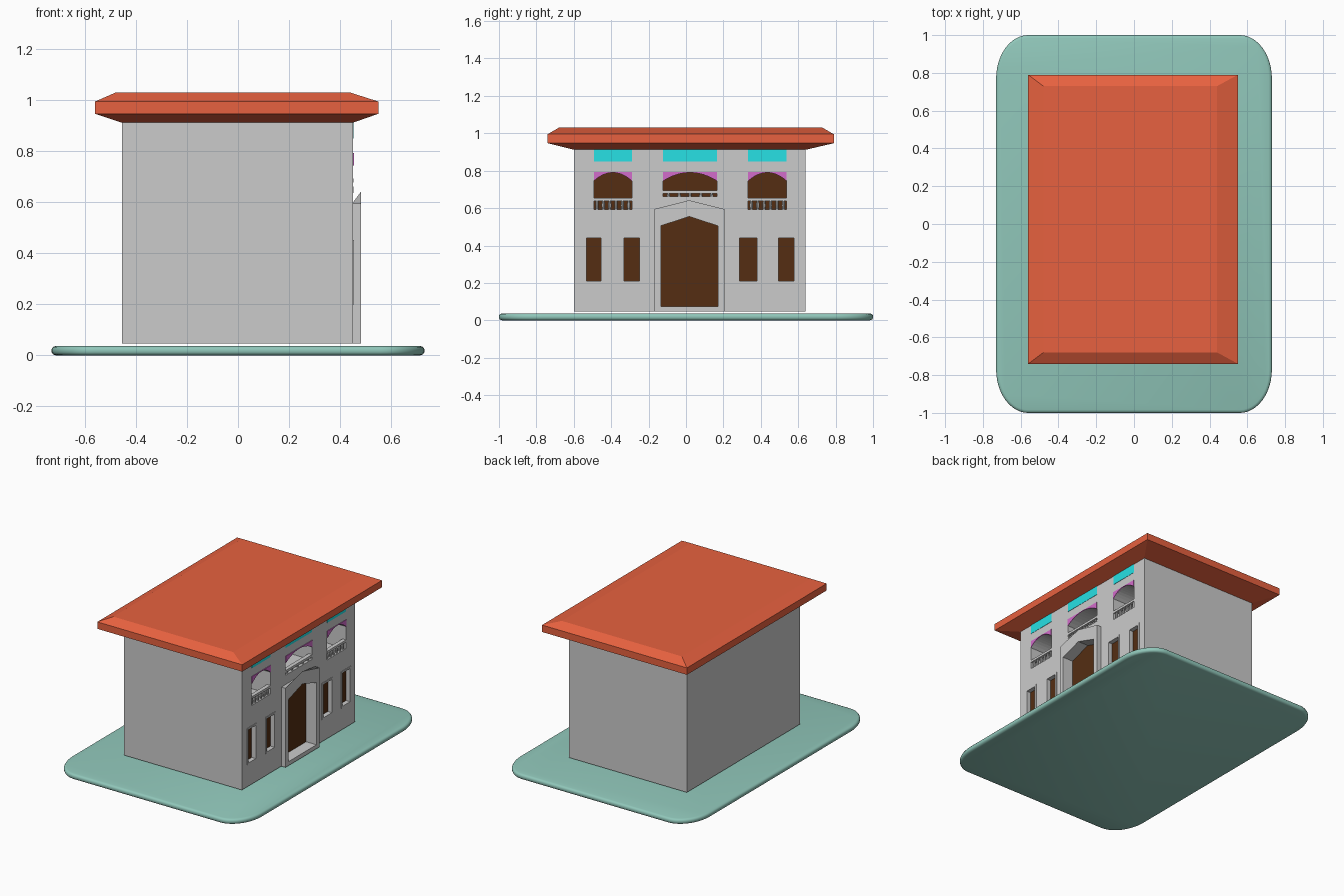
import bpy, bmesh, math

if "Cube" in bpy.data.objects:
    bpy.data.objects.remove(bpy.data.objects["Cube"])

COL = {"roof": (0.80, 0.12, 0.05), "base": (0.28, 0.57, 0.49), "wood": (0.09, 0.027, 0.006),
       "cyan": (0.02, 0.75, 0.78), "violet": (0.65, 0.15, 0.60)}
MATS = {}
for key, c in COL.items():
    MATS[key] = bpy.data.materials.new(key)
    MATS[key].diffuse_color = (*c, 1)


def loft(name, rings, col=None, cap=True):
    """Bridge rings of equal point count; cap the ends if wanted."""
    bm = bmesh.new()
    vs = [[bm.verts.new(p) for p in r] for r in rings]
    n = len(rings[0])
    for a, b in zip(vs, vs[1:]):
        for i in range(n):
            j = (i + 1) % n
            bm.faces.new((a[i], a[j], b[j], b[i]))
    if cap:
        bm.faces.new(vs[0][::-1])
        bm.faces.new(vs[-1])
    bmesh.ops.recalc_face_normals(bm, faces=bm.faces)
    me = bpy.data.meshes.new(name)
    bm.to_mesh(me)
    bm.free()
    ob = bpy.data.objects.new(name, me)
    bpy.context.collection.objects.link(ob)
    if col:
        me.materials.append(MATS[col])
    return ob


def at_x(pts, x):
    return [(x, y, z) for y, z in pts]


def prism(name, pts, x0, x1, col=None):
    return loft(name, [at_x(pts, x0), at_x(pts, x1)], col)


def rect(y0, y1, z0, z1):
    return [(y0, z0), (y1, z0), (y1, z1), (y0, z1)]


def plan(x0, x1, y0, y1, z):
    return [(x0, y0, z), (x1, y0, z), (x1, y1, z), (x0, y1, z)]


def join(name, obs):
    with bpy.context.temp_override(active_object=obs[0], selected_editable_objects=obs):
        bpy.ops.object.join()
    obs[0].name = name
    return obs[0]


def smooth(ob, deg):
    bpy.ops.object.select_all(action='DESELECT')
    bpy.context.view_layer.objects.active = ob
    ob.select_set(True)
    bpy.ops.object.shade_smooth_by_angle(angle=math.radians(deg))


WALL = 0.45

# rounded ground slab with softened rim
def slab_ring(z, inset):
    pts = []
    for k, (sx, sy) in enumerate([(1, 1), (-1, 1), (-1, -1), (1, -1)]):
        for i in range(13):
            a = math.radians(90 * k + 90 * i / 12)
            pts.append((sx * 0.56 + (0.17 - inset) * math.cos(a),
                        sy * 0.77 + (0.23 - inset) * math.sin(a), z))
    return pts

slab = loft("ground_slab", [slab_ring(0, 0.016), slab_ring(0.004, 0.005), slab_ring(0.012, 0),
                            slab_ring(0.025, 0), slab_ring(0.033, 0.005), slab_ring(0.037, 0.016)], "base")
smooth(slab, 40)

# roof with sloped soffit and bevelled top
loft("roof", [plan(-0.455, 0.45, -0.60, 0.64, 0.912), plan(-0.56, 0.55, -0.74, 0.79, 0.947),
              plan(-0.56, 0.55, -0.74, 0.79, 0.995), plan(-0.48, 0.44, -0.68, 0.73, 1.03)], "roof")

# house body
body = loft("house_body", [plan(-0.455, WALL, -0.60, 0.64, 0.047), plan(-0.455, WALL, -0.60, 0.64, 0.912)])

cutters = []


def opening(name, pts, depth):
    """Recess in the facade with a wooden panel at its back."""
    cutters.append(prism("cutter", pts, WALL - depth, WALL + 0.1))
    prism(name, pts, WALL - depth - 0.004, WALL - depth + 0.003, "wood")


# door recess and projecting gabled surround
door = [(-0.135, 0.075), (0.17, 0.075), (0.17, 0.505), (0.017, 0.555), (-0.135, 0.505)]
outer = [(-0.168, 0.047), (0.205, 0.047), (0.205, 0.595), (0.017, 0.642), (-0.168, 0.595)]
back = outer[:3] + [(0.017, 0.596)] + outer[4:]
opening("door", door, 0.05)
loft("door_surround", [at_x(back, WALL - 0.002), at_x(outer, 0.482), at_x(door, 0.482),
                       at_x(door, WALL - 0.002)], cap=False)

# ground floor windows with thin frames
for i, (y0, y1) in enumerate([(-0.545, -0.44), (-0.343, -0.235), (0.273, 0.393), (0.482, 0.592)]):
    inner = rect(y0 + 0.012, y1 - 0.014, 0.21, 0.44)
    frame = rect(y0, y1, 0.20, 0.452)
    opening(f"window_{i + 1}", inner, 0.03)
    loft(f"window_frame_{i + 1}", [at_x(frame, WALL - 0.002), at_x(frame, WALL + 0.004),
                                   at_x(inner, WALL + 0.004), at_x(inner, WALL - 0.002)], cap=False)

# upper arched loggias: spandrels, top panels and balustrades
for i, (y0, y1, zb, rail, n) in enumerate([(-0.493, -0.289, 0.592, 0.637, 6),
                                           (-0.123, 0.166, 0.655, 0.677, 5),
                                           (0.332, 0.538, 0.592, 0.637, 6)]):
    c, h = (y0 + y1) / 2, (y1 - y0) / 2
    arc = []
    for k in range(13):
        t = 2 * k / 12 - 1
        arc.append((c + h * t, 0.745 + 0.045 * (1 - t * t)))
    opening(f"loggia_back_{i + 1}", [(y1, zb), (y0, zb)] + arc, 0.18)
    prism(f"arch_spandrel_{i + 1}", arc + [(y1, 0.793), (y0, 0.793)], WALL - 0.005, WALL + 0.004, "violet")
    prism(f"top_panel_{i + 1}", rect(y0, y1, 0.85, 0.914), WALL - 0.005, WALL + 0.002, "cyan")

    parts = [prism("rail", rect(y0, y1, rail, rail + 0.016), 0.425, 0.452)]
    if i == 1:
        parts.append(prism("foot", rect(y0, y1, zb - 0.002, zb + 0.006), 0.425, 0.452))
    for k in range(n):
        y = y0 + (k + 0.5) * (y1 - y0) / n
        rings = []
        for z, r in [(zb, 0.007), ((zb + rail) / 2, 0.009), (rail, 0.007)]:
            rings.append([(0.438 + r * math.cos(a * math.pi / 4),
                           y + r * math.sin(a * math.pi / 4), z) for a in range(8)])
        parts.append(loft("baluster", rings))
    join(f"balustrade_{i + 1}", parts)

# cut the openings out of the body
cutter = join("opening_cutter", cutters)
cutter.hide_render = True
mod = body.modifiers.new("openings", 'BOOLEAN')
mod.operation = 'DIFFERENCE'
mod.solver = 'EXACT'
mod.object = cutter
bpy.context.view_layer.objects.active = body
with bpy.context.temp_override(object=body, active_object=body):
    bpy.ops.object.modifier_apply(modifier=mod.name)
bpy.data.objects.remove(cutter)

for m in bpy.data.materials:
    if m.users and not m.is_grease_pencil:
        m.use_nodes = True
        m.node_tree.nodes["Principled BSDF"].inputs["Base Color"].default_value = m.diffuse_color
